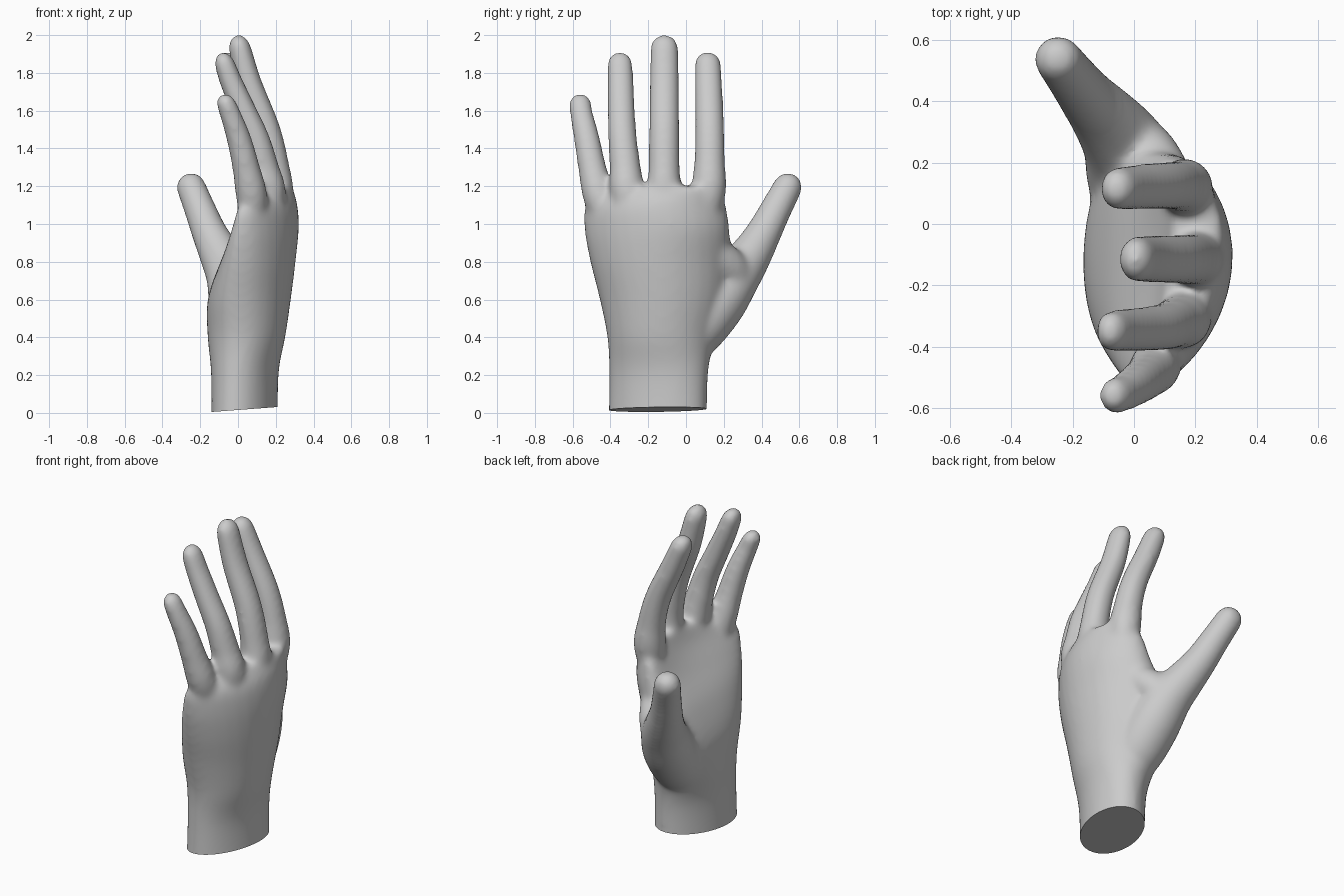
import bpy, bmesh, math
from mathutils import Vector

if "Cube" in bpy.data.objects:
    bpy.data.objects.remove(bpy.data.objects["Cube"])

SIDES = 32
bm = bmesh.new()


def loft(rings):
    """Closed skin over a list of equal-length point rings."""
    vs = [[bm.verts.new(p) for p in ring] for ring in rings]
    for a, b in zip(vs, vs[1:]):
        for i in range(SIDES):
            j = (i + 1) % SIDES
            bm.faces.new((a[i], a[j], b[j], b[i]))
    bm.faces.new(vs[0][::-1])
    bm.faces.new(vs[-1])


def smooth_keys(keys, steps=6):
    """Catmull-Rom interpolation through tuples of numbers."""
    k = [keys[0]] + keys + [keys[-1]]
    out = []
    for p, q, r, s in zip(k, k[1:], k[2:], k[3:]):
        for n in range(steps):
            t = n / steps
            out.append([b + 0.5 * t * (c - a + t * (2*a - 5*b + 4*c - d + t * (3*(b - c) + d - a)))
                        for a, b, c, d in zip(p, q, r, s)])
    return out + [list(keys[-1])]


def digit(keys, flat=1.0):
    """Round-tipped tube along (x, y, z, radius) keys, flattened towards the tip."""
    pts = smooth_keys(keys)
    path = [(Vector(p[:3]), p[3]) for p in pts]
    dirs = [(path[min(i + 1, len(path) - 1)][0] - path[max(i - 1, 0)][0]).normalized()
            for i in range(len(path))]
    tip, r = path[-1]
    for n in range(1, 8):                       # rounded tip
        a = n * math.pi / 2 / 7.5
        path.append((tip + dirs[-1] * r * math.sin(a), r * math.cos(a)))
        dirs.append(dirs[len(pts) - 1])
    rings = []
    for n, ((c, rad), d) in enumerate(zip(path, dirs)):
        u = Vector((0, 1, 0)).cross(d).normalized()
        v = d.cross(u)
        f = 1 + (flat - 1) * min(1, n / len(pts)) ** 2
        rings.append([c + rad * (u * f * math.cos(t) + v * math.sin(t))
                      for t in (2 * math.pi * i / SIDES for i in range(SIDES))])
    loft(rings)


# wrist and palm: z, y min, y max, x palm side, x back side, bow, tilt, roundness
palm = [
    (-0.10, -0.412, 0.112, -0.134, 0.204, 0.00, 0.05, 1.0),
    (0.20, -0.407, 0.117, -0.138, 0.21, 0.00, 0.04, 1.0),
    (0.40, -0.417, 0.155, -0.16, 0.25, 0.02, 0.01, 0.95),
    (0.60, -0.457, 0.22, -0.16, 0.28, 0.05, 0.00, 0.9),
    (0.80, -0.507, 0.24, -0.09, 0.305, 0.08, 0.01, 0.85),
    (0.97, -0.537, 0.23, 0.01, 0.32, 0.10, 0.04, 0.8),
    (1.10, -0.525, 0.212, 0.08, 0.312, 0.11, 0.045, 0.85),
    (1.20, -0.35, 0.17, 0.12, 0.285, 0.04, 0.02, 0.9),
]
rings = []
for z, y0, y1, x0, x1, bow, tilt, e in smooth_keys(palm):
    ring = []
    for i in range(SIDES):
        a = 2 * math.pi * i / SIDES
        c, s = math.cos(a), math.sin(a)
        s = math.copysign(abs(s) ** e, s)
        ring.append(((x0 + x1) / 2 + (x1 - x0) / 2 * s - bow * c * c + tilt * c,
                     (y0 + y1) / 2 + (y1 - y0) / 2 * c, z))
    rings.append(ring)
loft(rings)

# little, ring, middle and index fingers
digit([(0.08, -0.38, 0.88, 0.04), (0.075, -0.455, 1.12, 0.083), (0.042, -0.497, 1.3, 0.075),
       (0.005, -0.525, 1.45, 0.069), (-0.04, -0.553, 1.58, 0.062), (-0.062, -0.56, 1.635, 0.06)], 0.85)
digit([(0.17, -0.28, 0.9, 0.04), (0.165, -0.31, 1.15, 0.09), (0.135, -0.322, 1.3, 0.083),
       (0.095, -0.336, 1.45, 0.077), (0.03, -0.343, 1.6, 0.074), (-0.035, -0.347, 1.75, 0.071),
       (-0.07, -0.35, 1.845, 0.069)], 0.78)
digit([(0.19, -0.115, 0.9, 0.04), (0.205, -0.115, 1.15, 0.088), (0.193, -0.115, 1.3, 0.083),
       (0.15, -0.115, 1.5, 0.081), (0.06, -0.115, 1.74, 0.079), (0.01, -0.115, 1.93, 0.075)], 0.78)
digit([(0.15, 0.08, 0.88, 0.04), (0.168, 0.118, 1.15, 0.09), (0.147, 0.125, 1.33, 0.082),
       (0.10, 0.125, 1.5, 0.078), (0.01, 0.12, 1.7, 0.075), (-0.05, 0.115, 1.845, 0.071)], 0.85)

# thumb and the ball of the thumb
digit([(0.04, -0.06, 0.26, 0.08), (0.025, 0.04, 0.42, 0.145), (0.0, 0.16, 0.58, 0.155),
       (-0.035, 0.26, 0.72, 0.135), (-0.095, 0.345, 0.84, 0.112), (-0.15, 0.41, 0.95, 0.095),
       (-0.198, 0.472, 1.07, 0.085), (-0.248, 0.538, 1.195, 0.078)])
# web between thumb and index finger
digit([(-0.02, 0.27, 0.70, 0.11), (0.05, 0.22, 0.78, 0.10), (0.11, 0.13, 0.86, 0.09)])

bmesh.ops.recalc_face_normals(bm, faces=bm.faces)
mesh = bpy.data.meshes.new("hand")
bm.to_mesh(mesh)
bm.free()
hand = bpy.data.objects.new("hand", mesh)
bpy.context.collection.objects.link(hand)

# fuse the parts into one soft skin
remesh = hand.modifiers.new("fuse", 'REMESH')
remesh.mode = 'VOXEL'
remesh.voxel_size = 0.014
soften = hand.modifiers.new("soften", 'SMOOTH')
soften.factor = 0.5
soften.iterations = 22
skin = bpy.data.meshes.new_from_object(hand.evaluated_get(bpy.context.evaluated_depsgraph_get()))
hand.modifiers.clear()
hand.data = skin

# slightly slanted flat cut at the wrist
bm = bmesh.new()
bm.from_mesh(skin)
cut = bmesh.ops.bisect_plane(bm, geom=bm.verts[:] + bm.edges[:] + bm.faces[:],
                             plane_co=(-0.14, 0, 0.005), plane_no=(-0.075, 0, 1), clear_inner=True)
rim = [e for e in cut["geom_cut"] if isinstance(e, bmesh.types.BMEdge)]
bmesh.ops.contextual_create(bm, geom=rim)
bmesh.ops.recalc_face_normals(bm, faces=bm.faces)
bm.to_mesh(skin)
bm.free()

grey = bpy.data.materials.new("light grey")
grey.diffuse_color = (0.6, 0.6, 0.6, 1)
grey.use_nodes = True
grey.node_tree.nodes["Principled BSDF"].inputs["Base Color"].default_value = grey.diffuse_color
skin.materials.clear()
skin.materials.append(grey)

bpy.context.view_layer.objects.active = hand
hand.select_set(True)
bpy.ops.object.shade_smooth_by_angle(angle=math.radians(50))
